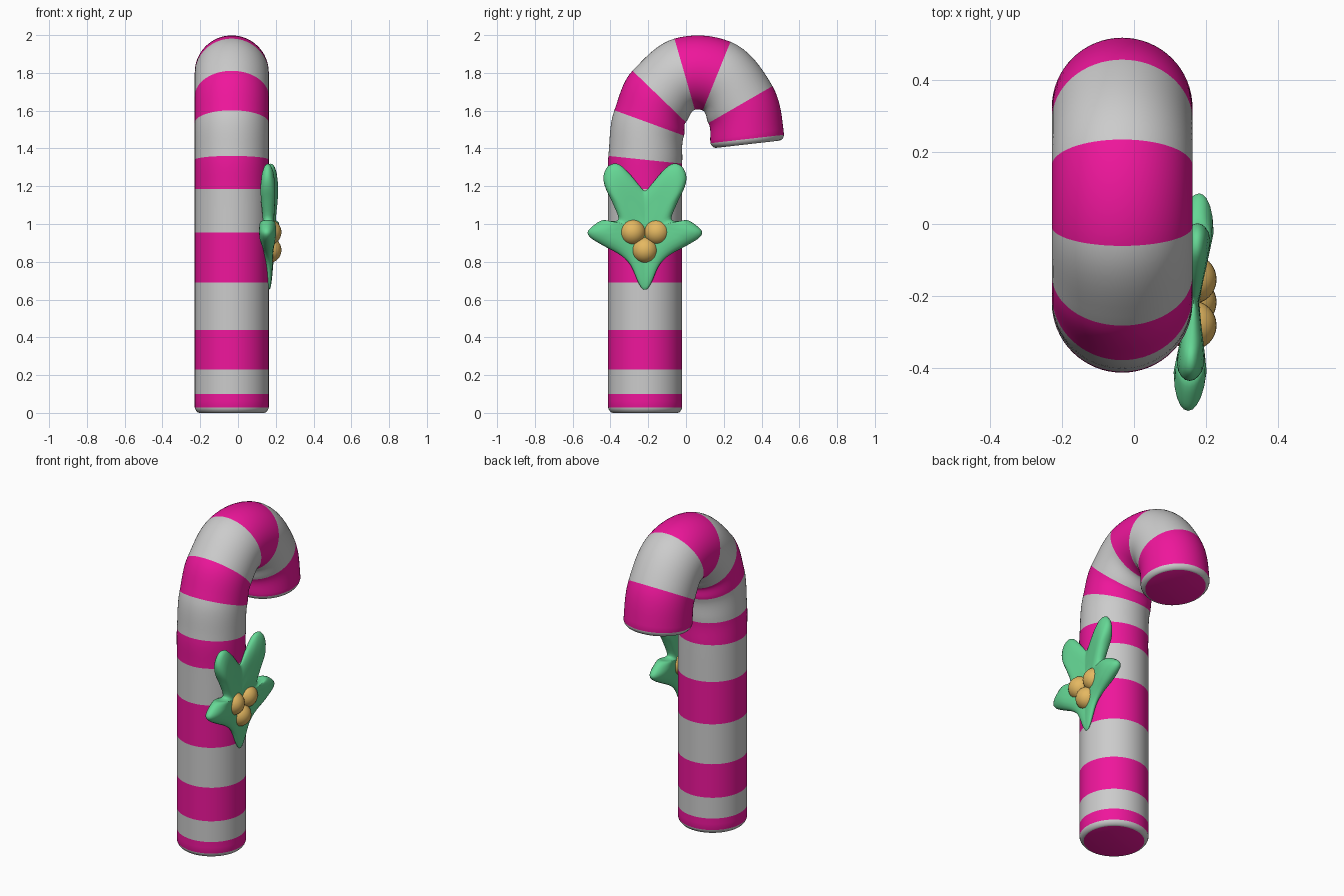
import bpy, bmesh, math
from mathutils import Vector

if "Cube" in bpy.data.objects:
    bpy.data.objects.remove(bpy.data.objects["Cube"])


def material(name, rgb):
    m = bpy.data.materials.new(name)
    m.diffuse_color = (*rgb, 1)
    m.use_nodes = True
    m.node_tree.nodes["Principled BSDF"].inputs["Base Color"].default_value = m.diffuse_color
    return m


GREY = material("grey", (0.8, 0.8, 0.8))
PINK = material("pink", (0.86, 0.008, 0.33))
GREEN = material("green", (0.13, 0.68, 0.30))
GOLD = material("gold", (0.78, 0.48, 0.12))


def finish(name, bm, mats, angle=40):
    bmesh.ops.recalc_face_normals(bm, faces=bm.faces)
    me = bpy.data.meshes.new(name)
    bm.to_mesh(me)
    bm.free()
    ob = bpy.data.objects.new(name, me)
    bpy.context.collection.objects.link(ob)
    for m in mats:
        me.materials.append(m)
    bpy.ops.object.select_all(action='DESELECT')
    bpy.context.view_layer.objects.active = ob
    ob.select_set(True)
    bpy.ops.object.shade_smooth_by_angle(angle=math.radians(angle))
    return ob


# Cane: stations at the stripe edges (y, z, tilt of the cross-section in degrees)
CX, R, SIDES = -0.033, 0.196, 64
stations = [(-0.216, z, 0) for z in (0.028, 0.10, 0.23, 0.44, 0.69, 0.955, 1.185)]
stations += [(-0.216, 1.34, 6), (-0.195, 1.535, 20), (-0.142, 1.675, 44),
             (-0.007, 1.793, 74), (0.162, 1.783, 112), (0.288, 1.632, 150),
             (0.324, 1.45, 173.5)]


def direction(deg):
    a = math.radians(deg)
    return Vector((math.sin(a), math.cos(a)))


def hermite(a, b, t):
    p, q = Vector(a[:2]), Vector(b[:2])
    length = (q - p).length
    u, v = direction(a[2]) * length, direction(b[2]) * length
    c = (p * (2*t**3 - 3*t**2 + 1) + u * (t**3 - 2*t**2 + t)
         + q * (3*t**2 - 2*t**3) + v * (t**3 - t**2))
    return c, a[2] + (b[2] - a[2]) * t


# Rings along the cane: centre, tilt, radius, colour of the band that follows
rings = []
bevel = [(0.028, 0.172), (0.024, 0.182), (0.012, 0.192)]
for d, r in bevel:
    rings.append((Vector((-0.216, 0.028 - d)), 0, r, 0))
for i, (a, b) in enumerate(zip(stations, stations[1:])):
    steps = 8 if b[2] > 0 else 2
    for k in range(steps):
        c, tilt = hermite(a, b, k / steps)
        rings.append((c, tilt, R, (i + 1) % 2))
end = stations[-1]
rings.append((Vector(end[:2]), end[2], R, 0))
for d, r in reversed(bevel):
    rings.append((Vector(end[:2]) + direction(end[2]) * d, end[2], r, 0))

bm = bmesh.new()
loops = []
for c, tilt, r, _ in rings:
    t = direction(tilt)
    outward = Vector((-t.y, t.x))
    loop = []
    for j in range(SIDES):
        a = 2 * math.pi * j / SIDES
        p = c + outward * (r * math.cos(a))
        loop.append(bm.verts.new((CX + r * math.sin(a), p.x, p.y)))
    loops.append(loop)
for i in range(len(loops) - 1):
    for j in range(SIDES):
        k = (j + 1) % SIDES
        f = bm.faces.new((loops[i][j], loops[i][k], loops[i+1][k], loops[i+1][j]))
        f.material_index = rings[i][3]
for loop in (loops[0], loops[-1]):
    bm.faces.new(loop).material_index = 1
finish("cane", bm, [GREY, PINK])

# Leaves: half outline around the middle, mirrored and smoothed
YC, ZC = -0.2175, 0.98
half = [(0, 1.175), (0.035, 1.21), (0.085, 1.27), (0.14, 1.317), (0.19, 1.31), (0.218, 1.26),
        (0.212, 1.2), (0.175, 1.12), (0.140, 1.03), (0.175, 1.015), (0.225, 1.02),
        (0.275, 0.99), (0.303, 0.957), (0.285, 0.925), (0.22, 0.885), (0.13, 0.835),
        (0.075, 0.78), (0.03, 0.68), (0, 0.652)]
pts = [Vector(p) for p in half] + [Vector((-y, z)) for y, z in half[-2:0:-1]]
outline = []
n = len(pts)
for i in range(n):
    p0, p1, p2, p3 = (pts[(i + d) % n] for d in (-1, 0, 1, 2))
    for t in (0, 0.25, 0.5, 0.75):
        outline.append(0.5 * (2*p1 + (p2 - p0)*t + (2*p0 - 5*p1 + 4*p2 - p3)*t*t
                              + (3*p1 - p0 - 3*p2 + p3)*t**3))

# Pillow shape: rings shrink to the middle, thicker toward the lobe tips
bm = bmesh.new()
shrink = [0.25, 0.5, 0.65, 0.78, 0.88, 0.95, 0.985, 1.0]
profile = [(s, 1) for s in shrink] + [(s, -1) for s in shrink[-2::-1]]
loops = []
for s, side in profile:
    loop = []
    for p in outline:
        y, z = p.x * s, ZC + (p.y - ZC) * s
        thick = 0.014 + 0.032 * min(1, abs(y) / 0.19)
        e = max(0, (s - 0.6) / 0.4)
        x = 0.166 + 0.05 * y + side * thick * math.sqrt(max(0, 1 - e * e))
        loop.append(bm.verts.new((x, YC + y, z)))
    loops.append(loop)
m = len(outline)
for a, b in zip(loops, loops[1:]):
    for j in range(m):
        k = (j + 1) % m
        bm.faces.new((a[j], a[k], b[k], b[j]))
for loop, x in ((loops[0], 0.182), (loops[-1], 0.150)):
    mid = bm.verts.new((x, YC, ZC))
    for j in range(m):
        bm.faces.new((loop[j], loop[(j + 1) % m], mid))
finish("leaves", bm, [GREEN], 60)

# Berries
for i, (y, z) in enumerate([(-0.282, 0.957), (-0.154, 0.957), (YC, 0.862)]):
    bm = bmesh.new()
    bmesh.ops.create_uvsphere(bm, u_segments=32, v_segments=16, radius=0.069)
    bmesh.ops.translate(bm, verts=bm.verts, vec=(0.161, y, z))
    finish(f"berry_{i + 1}", bm, [GOLD])
